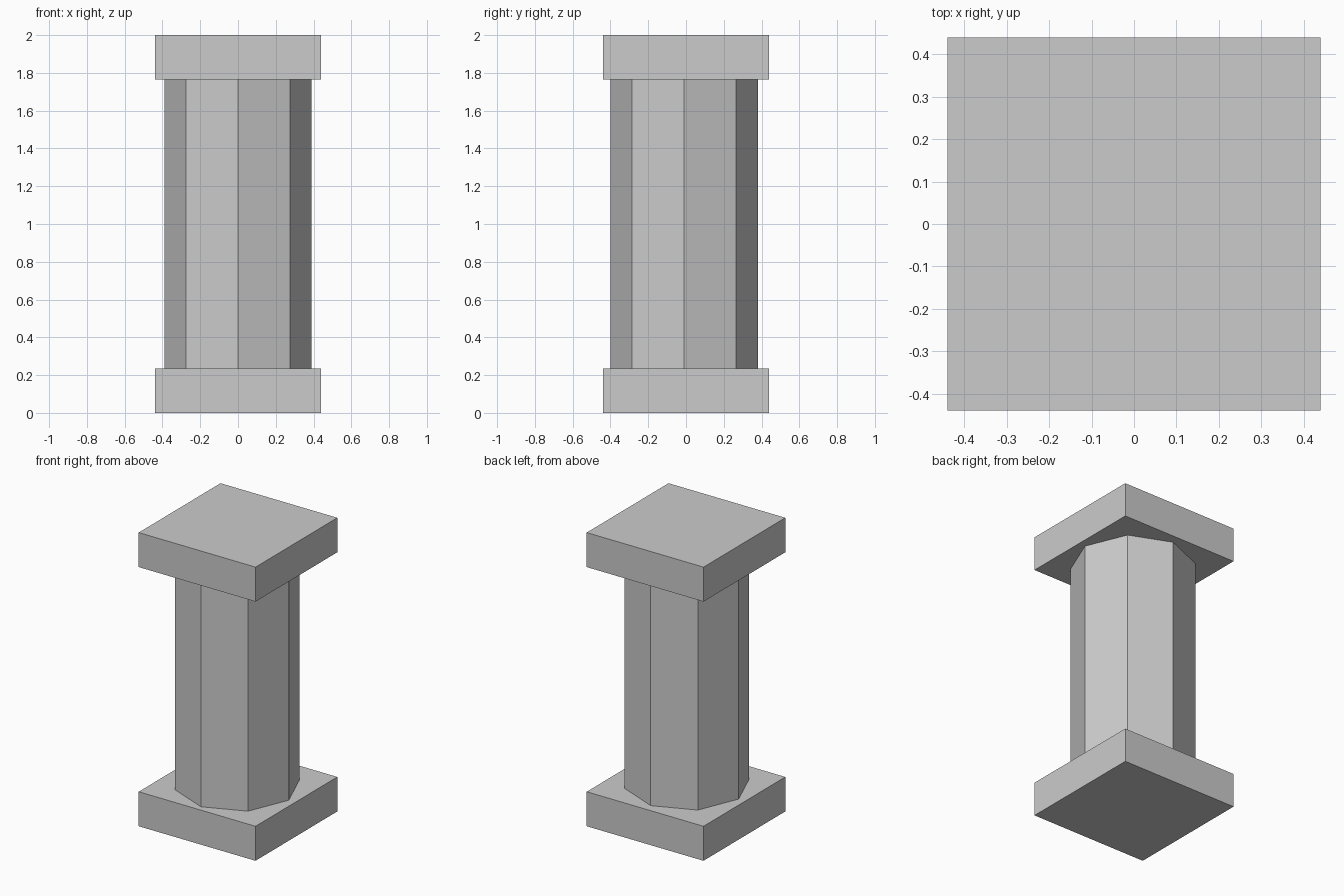
import bpy

if "Cube" in bpy.data.objects:
    bpy.data.objects.remove(bpy.data.objects["Cube"])

HEIGHT = 2.0
SLAB_WIDTH = 0.88
SLAB_HEIGHT = 0.235
SHAFT_RADIUS = 0.39


def slab(name, z_min):
    bpy.ops.mesh.primitive_cube_add(size=1, location=(0, 0, z_min + SLAB_HEIGHT / 2))
    obj = bpy.context.object
    obj.name = name
    obj.scale = (SLAB_WIDTH, SLAB_WIDTH, SLAB_HEIGHT)
    bpy.ops.object.transform_apply(location=False, rotation=False, scale=True)


# Square base and matching capital
slab("base", 0)
slab("capital", HEIGHT - SLAB_HEIGHT)

# Octagonal shaft, corners on the axes, sitting slightly towards the front
bpy.ops.mesh.primitive_cylinder_add(
    vertices=8, radius=SHAFT_RADIUS, depth=HEIGHT - 2 * SLAB_HEIGHT,
    location=(0, -0.01, HEIGHT / 2))
bpy.context.object.name = "shaft"
